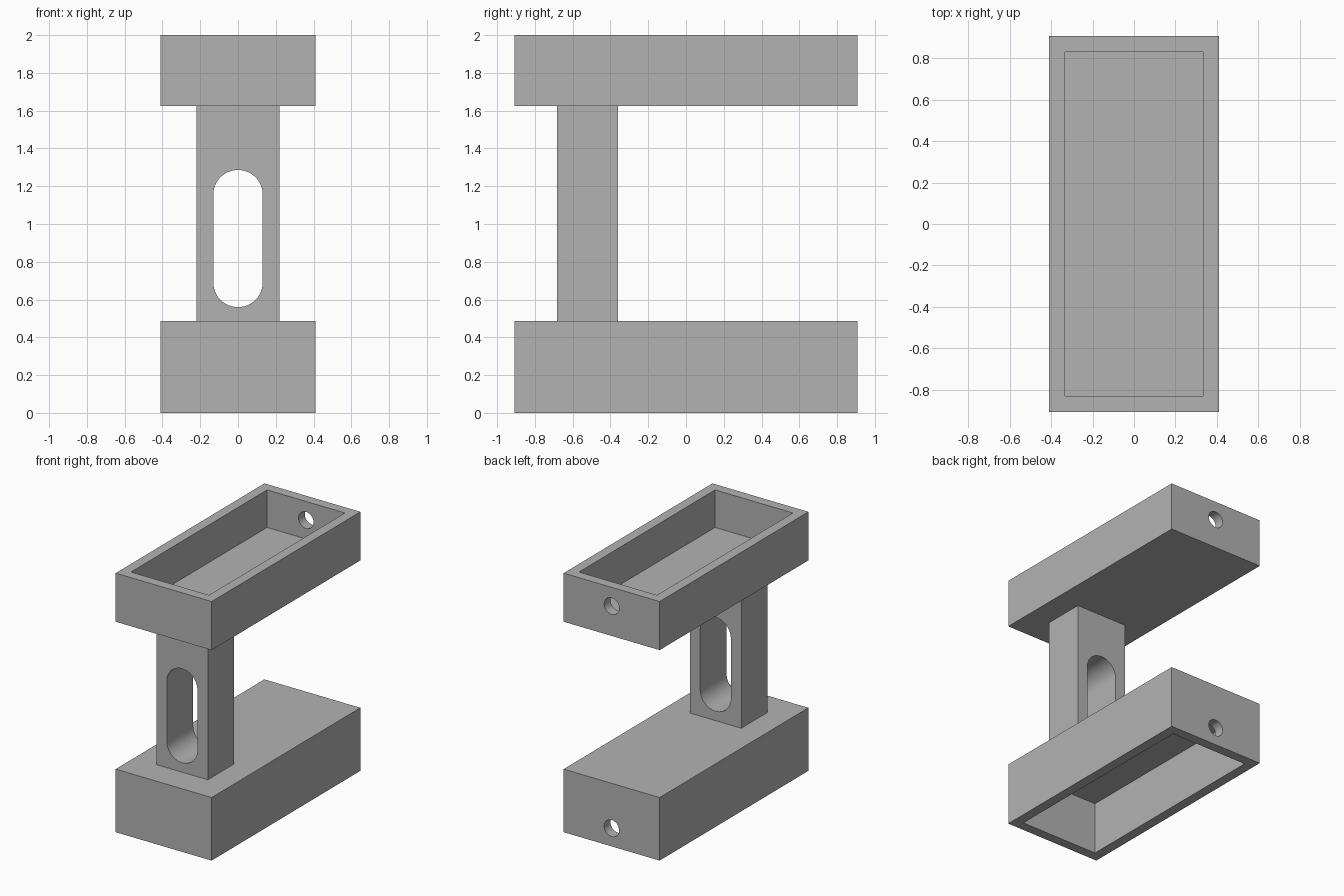
import bpy, bmesh, math
from mathutils import Vector

default = bpy.data.objects.get("Cube")
if default:
    bpy.data.objects.remove(default, do_unlink=True)

grey = bpy.data.materials.new("plain grey")
grey.use_nodes = True
colour = (0.45, 0.45, 0.45, 1)
grey.diffuse_color = colour
grey.node_tree.nodes["Principled BSDF"].inputs["Base Color"].default_value = colour


def prism(name, outline, y0, y1):
    """Extrude an (x, z) outline from y0 to y1."""
    bm = bmesh.new()
    face = bm.faces.new([bm.verts.new((x, y0, z)) for x, z in outline])
    out = bmesh.ops.extrude_face_region(bm, geom=[face])
    moved = [v for v in out["geom"] if isinstance(v, bmesh.types.BMVert)]
    bmesh.ops.translate(bm, verts=moved, vec=Vector((0, y1 - y0, 0)))
    bmesh.ops.recalc_face_normals(bm, faces=bm.faces)
    mesh = bpy.data.meshes.new(name)
    bm.to_mesh(mesh)
    bm.free()
    mesh.materials.append(grey)
    obj = bpy.data.objects.new(name, mesh)
    bpy.context.collection.objects.link(obj)
    return obj


def block(name, half_x, y0, y1, z0, z1):
    return prism(name, [(-half_x, z0), (half_x, z0), (half_x, z1), (-half_x, z1)], y0, y1)


def slot(name, r, low, high, y0, y1, n=24):
    """Rounded slot whose arc centres lie at low and high."""
    outline = [(r * math.cos(math.pi * i / n), high + r * math.sin(math.pi * i / n))
               for i in range(n + 1)]
    outline += [(-x, low + high - z) for x, z in outline]
    if low == high:  # a plain round hole shares its end points
        outline = outline[:n] + outline[n + 1:-1]
    return prism(name, outline, y0, y1)


def cut(obj, cutter):
    mod = obj.modifiers.new("cut", 'BOOLEAN')
    mod.operation = 'DIFFERENCE'
    mod.solver = 'EXACT'
    mod.object = cutter
    bpy.ops.object.select_all(action='DESELECT')
    bpy.context.view_layer.objects.active = obj
    obj.select_set(True)
    bpy.ops.object.modifier_apply(modifier=mod.name)
    bpy.data.objects.remove(cutter, do_unlink=True)


def tray(name, z0, z1, cavity0, cavity1, hole_z):
    """Open box with a round hole through its back wall."""
    obj = block(name, 0.41, -0.907, 0.907, z0, z1)
    cut(obj, block("cavity_cutter", 0.333, -0.83, 0.83, cavity0, cavity1))
    cut(obj, slot("hole_cutter", 0.064, hole_z, hole_z, 0.7, 1.0, 16))
    return obj


# Upper tray opens upward, lower tray opens downward
upper = tray("upper_tray", 1.625, 2.0, 1.71, 2.1, 1.855)
lower = tray("lower_tray", 0.0, 0.487, -0.1, 0.405, 0.14)

# Column near the front with a rounded slot through it
column = block("column", 0.22, -0.682, -0.36, 0.487, 1.625)
cut(column, slot("slot_cutter", 0.131, 0.691, 1.155, -0.8, -0.2))

# Smooth the curved walls, keep the edges sharp
bpy.ops.object.select_all(action='DESELECT')
for obj in (upper, lower, column):
    obj.select_set(True)
bpy.context.view_layer.objects.active = column
bpy.ops.object.shade_smooth_by_angle(angle=math.radians(30))
